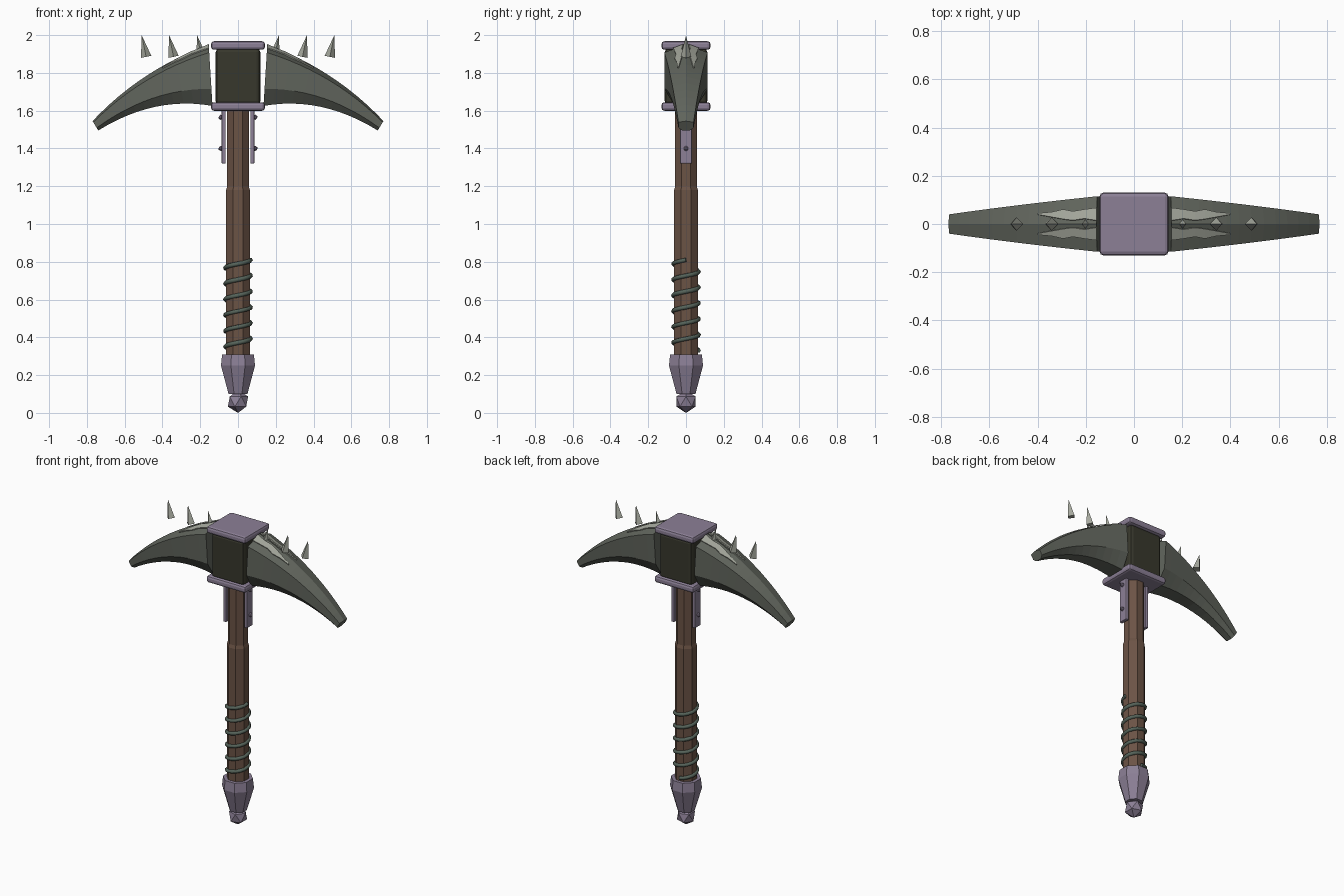
import bpy, bmesh, math
from mathutils import Vector, Matrix

cube = bpy.data.objects.get("Cube")
if cube:
    bpy.data.objects.remove(cube, do_unlink=True)


def material(name, rgb):
    m = bpy.data.materials.new(name)
    m.use_nodes = True
    col = [(c / 255) ** 2.2 for c in rgb] + [1]
    m.diffuse_color = col
    m.node_tree.nodes["Principled BSDF"].inputs["Base Color"].default_value = col
    return m


IRON = material("grey green iron", (98, 102, 94))
DARK = material("dark block iron", (58, 58, 48))
PALE = material("pale edge steel", (163, 166, 155))
PURPLE = material("purple metal", (139, 127, 149))
WOOD = material("brown wood", (107, 84, 71))
CORD = material("green cord", (86, 99, 90))


def finish(name, bm, mat):
    bmesh.ops.recalc_face_normals(bm, faces=bm.faces)
    mesh = bpy.data.meshes.new(name)
    bm.to_mesh(mesh)
    bm.free()
    mesh.materials.append(mat)
    ob = bpy.data.objects.new(name, mesh)
    bpy.context.collection.objects.link(ob)
    return ob


def loft(name, rings, mat):
    """Skin closed rings of points and cap both ends."""
    bm = bmesh.new()
    vs = [[bm.verts.new(p) for p in r] for r in rings]
    n = len(vs[0])
    for a, b in zip(vs, vs[1:]):
        for i in range(n):
            j = (i + 1) % n
            bm.faces.new((a[i], a[j], b[j], b[i]))
    bm.faces.new(vs[0])
    bm.faces.new(vs[-1])
    return finish(name, bm, mat)


def prism(name, profile, mat):
    """Eight-sided column with flats to the front; profile is (apothem, z)."""
    k = 1 / math.cos(math.pi / 8)
    angles = [(i + 0.5) * math.pi / 4 for i in range(8)]
    return loft(name, [[(r * k * math.cos(a), r * k * math.sin(a), z) for a in angles]
                       for r, z in profile], mat)


def box(name, centre, size, bevel, mat):
    bm = bmesh.new()
    bmesh.ops.create_cube(bm, size=1)
    bmesh.ops.scale(bm, vec=size, verts=bm.verts)
    bmesh.ops.translate(bm, vec=centre, verts=bm.verts)
    bmesh.ops.bevel(bm, geom=bm.edges[:], offset=bevel, segments=2,
                    profile=0.5, affect="EDGES")
    return finish(name, bm, mat)


def ball(name, centre, radius, mat):
    bm = bmesh.new()
    bmesh.ops.create_icosphere(bm, subdivisions=1, radius=radius,
                               matrix=Matrix.Translation(centre))
    return finish(name, bm, mat)


# Handle, ferrule and pommel
prism("handle", [(.063, .28), (.063, 1.18), (.057, 1.2), (.057, 1.62)], WOOD)
prism("ferrule", [(.05, .1), (.09, .25), (.084, .31)], PURPLE)
ball("pommel", (0, 0, .06), .06, PURPLE)

# Cord wound around the grip
turns, steps = 5.75, 16
count = int(turns * steps)
curve = bpy.data.curves.new("grip_cord", "CURVE")
curve.dimensions = "3D"
curve.bevel_depth = .012
curve.bevel_resolution = 1
curve.use_fill_caps = True
spline = curve.splines.new("POLY")
spline.points.add(count)
for i, p in enumerate(spline.points):
    a = (i - count) / steps * math.tau
    p.co = (.067 * math.cos(a), .067 * math.sin(a), .33 + .48 * i / count, 1)
curve.materials.append(CORD)
bpy.context.collection.objects.link(bpy.data.objects.new("grip_cord", curve))

# Head block with its two plates
box("head_block", (0, 0, 1.78), (.236, .225, .3), .02, DARK)
box("top_plate", (0, 0, 1.945), (.285, .26, .045), .015, PURPLE)
box("bottom_plate", (0, 0, 1.622), (.285, .26, .045), .015, PURPLE)


def bezier(p, q, r, t):
    return Vector(p).lerp(Vector(q), t).lerp(Vector(q).lerp(Vector(r), t), t)


def blade_point(side, t, across, down):
    """Point on the blade: across is a share of half width, down a share of depth."""
    top = bezier((.155, 1.95), (.517, 1.815), (.77, 1.545), t)
    low = bezier((.135, 1.625), (.442, 1.68), (.74, 1.495), t)
    p = top.lerp(low, down)
    return Vector((side * p.x, across * (.115 - .075 * t), p.y))


SECTION = [(0, 0), (1, .13), (1, .72), (.5, 1), (-.5, 1), (-1, .72), (-1, .13)]
# Jagged streaks: position along the blade, inner and outer edge
STREAK = [(0, .12, .58), (.07, .2, .55), (.14, .14, .5), (.2, .2, .6),
          (.27, .3, .52), (.36, .44, .5)]

for side, label in ((1, "left"), (-1, "right")):
    # Curved blade
    loft(label + "_blade", [[blade_point(side, i / 12, a, d) for a, d in SECTION]
                            for i in range(13)], IRON)
    # Pale worn streaks on the upper facets
    for y, place in ((-1, "front"), (1, "back")):
        bm = bmesh.new()
        rows = []
        for t, inner, outer in STREAK:
            rows.append([bm.verts.new(blade_point(side, t, y * s, .13 * s)
                                      + Vector((0, 0, .005))) for s in (inner, outer)])
        for a, b in zip(rows, rows[1:]):
            bm.faces.new((a[0], a[1], b[1], b[0]))
        bmesh.ops.recalc_face_normals(bm, faces=bm.faces)
        if bm.faces[0].normal.z < 0 if hasattr(bm.faces, "ensure_lookup_table") and not bm.faces.ensure_lookup_table() else False:
            bmesh.ops.reverse_faces(bm, faces=bm.faces)
        streak = finish(f"{label}_{place}_streak", bm, PALE)
        solid = streak.modifiers.new("thickness", "SOLIDIFY")
        solid.thickness = .006
        solid.offset = 0
    # Row of leaning spikes
    for n, x in enumerate((.193, .341, .486)):
        bm = bmesh.new()
        bmesh.ops.create_cone(bm, cap_ends=True, segments=4, radius1=.028, radius2=0, depth=.116,
                              matrix=Matrix.Translation((side * (x + .012), 0, 1.942))
                              @ Matrix.Rotation(side * .2, 4, "Y"))
        finish(f"{label}_spike_{n + 1}", bm, PALE)
    # Side strap with rivets
    box(label + "_strap", (side * .076, 0, 1.465), (.022, .062, .29), .005, PURPLE)
    for z in (1.4, 1.565):
        ball(f"{label}_rivet", (side * .091, 0, z), .014, PURPLE)
